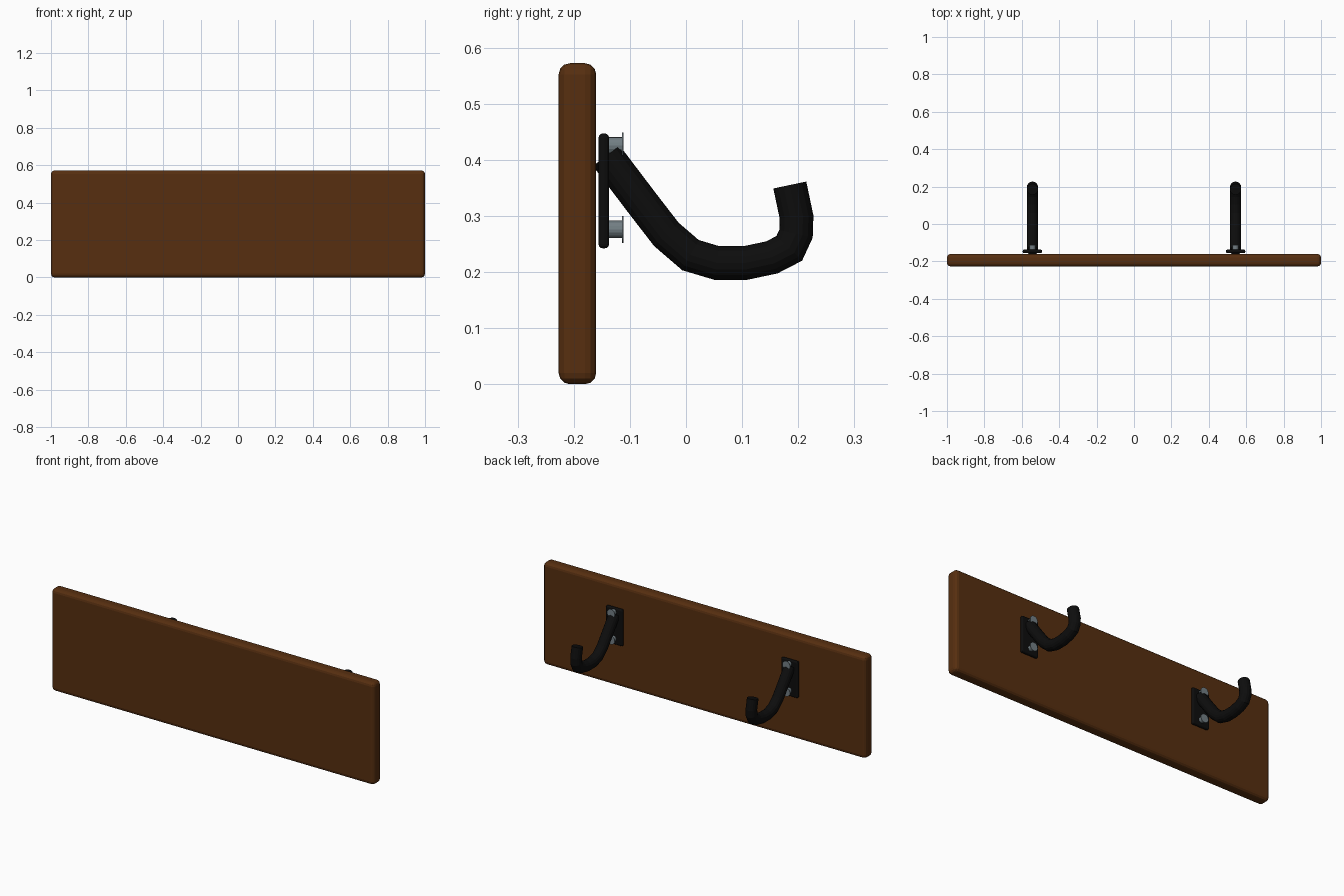
import bpy, bmesh, math
from mathutils import Vector

if "Cube" in bpy.data.objects:
    bpy.data.objects.remove(bpy.data.objects["Cube"])


def material(name, rgb):
    m = bpy.data.materials.new(name)
    m.diffuse_color = (*rgb, 1)
    m.use_nodes = True
    m.node_tree.nodes["Principled BSDF"].inputs["Base Color"].default_value = m.diffuse_color
    return m


WOOD = material("brown wood", (0.095, 0.028, 0.005))
BLACK = material("black metal", (0.004, 0.004, 0.004))
STEEL = material("grey steel", (0.17, 0.21, 0.23))


def finish(bm, name, mat):
    bmesh.ops.recalc_face_normals(bm, faces=bm.faces)
    me = bpy.data.meshes.new(name)
    bm.to_mesh(me)
    bm.free()
    ob = bpy.data.objects.new(name, me)
    me.materials.append(mat)
    bpy.context.collection.objects.link(ob)
    return ob


def box(name, lo, hi, bevel, segs, mat):
    bm = bmesh.new()
    bmesh.ops.create_cube(bm, size=1)
    for v in bm.verts:
        v.co = Vector([(a + b) / 2 + c * (b - a) for a, b, c in zip(lo, hi, v.co)])
    bmesh.ops.bevel(bm, geom=bm.edges[:], offset=bevel, segments=segs,
                    profile=0.5, affect='EDGES')
    return finish(bm, name, mat)


def tube(name, x, path, radii, sides, mat):
    """Sweep a round section along a (y, z) path with mitred joints."""
    bm = bmesh.new()
    pts = [Vector((0, y, z)) for y, z in path]
    rings = []
    for i, p in enumerate(pts):
        a = (p - pts[i - 1]).normalized() if i else None
        b = (pts[i + 1] - p).normalized() if i < len(pts) - 1 else None
        t = ((a or b) + (b or a)).normalized()
        n = Vector((0, -t.z, t.y))
        miter = 1 / max(0.7, t.dot(a or b))
        ring = []
        for k in range(sides):
            ang = 2 * math.pi * k / sides
            co = p + Vector((x + radii[i] * math.cos(ang), 0, 0)) \
                + n * (radii[i] * miter * math.sin(ang))
            ring.append(bm.verts.new(co))
        rings.append(ring)
    for r, s in zip(rings, rings[1:]):
        for k in range(sides):
            j = (k + 1) % sides
            bm.faces.new((r[k], r[j], s[j], s[k]))
    bm.faces.new(rings[0])
    bm.faces.new(rings[-1])
    return finish(bm, name, mat)


# Backing board
box("board", (-1, -0.227, 0), (1, -0.16, 0.572), 0.02, 3, WOOD)

HOOK = [(-0.142, 0.407), (-0.076, 0.320), (-0.035, 0.267), (0.008, 0.230),
        (0.055, 0.216), (0.106, 0.216), (0.153, 0.226), (0.184, 0.242),
        (0.196, 0.268), (0.197, 0.298), (0.185, 0.355)]

for side, x in (("left", -0.543), ("right", 0.543)):
    # Mounting plate with rounded rim
    box(side + "_plate", (x - 0.052, -0.156, 0.242), (x + 0.052, -0.137, 0.447),
        0.008, 3, BLACK)
    # Curved hook
    hook = tube(side + "_hook", x, HOOK, [0.03] * len(HOOK), 16, BLACK)
    # Screws with a thin flange at the outer end
    for label, z in (("upper", 0.425), ("lower", 0.276)):
        tube(f"{side}_{label}_screw", x, [(-0.145, z), (-0.112, z)],
             [0.0155] * 2, 16, STEEL)
        tube(f"{side}_{label}_flange", x, [(-0.114, z), (-0.111, z)],
             [0.024] * 2, 16, STEEL)
